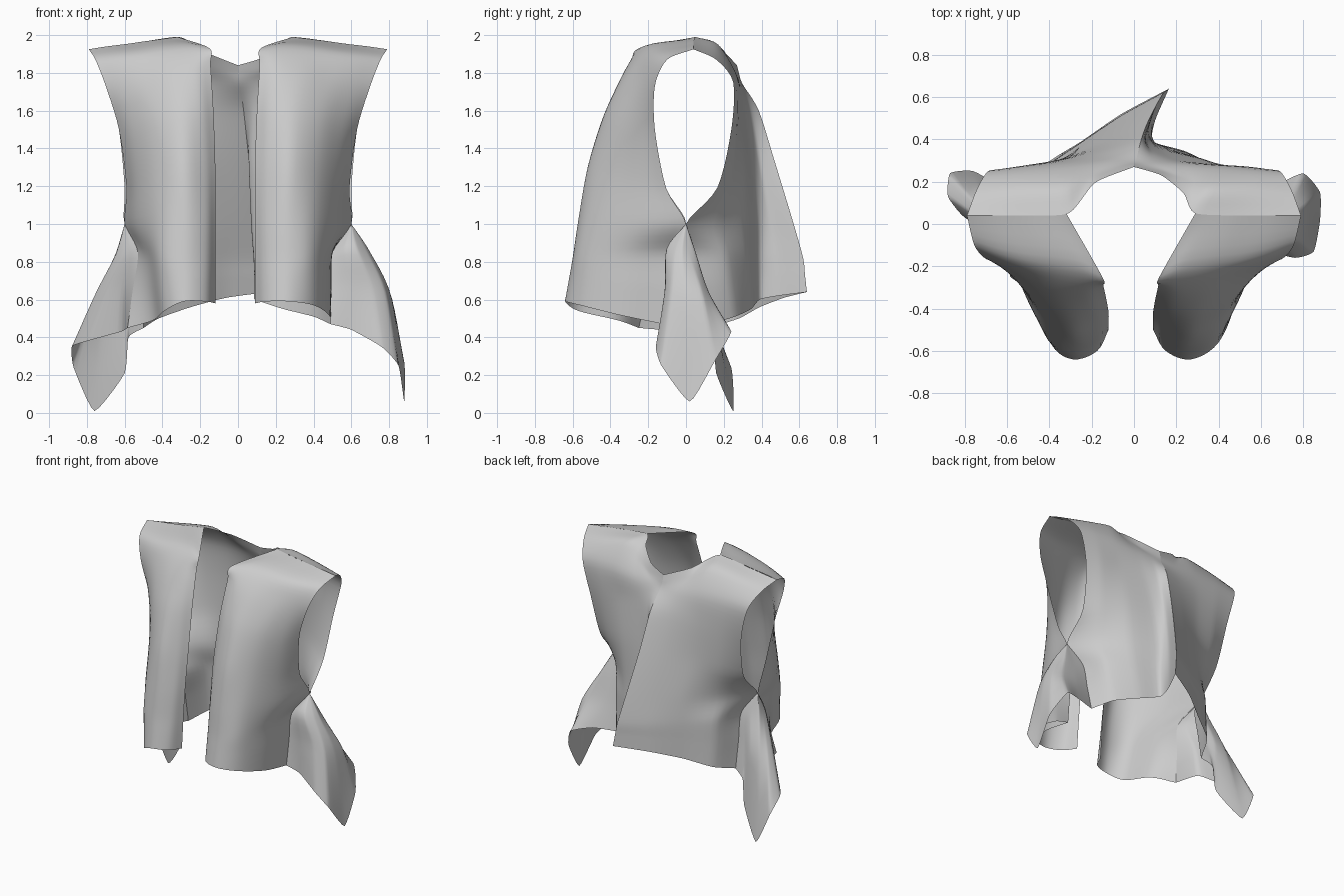
import bpy, bmesh
from mathutils import Vector


def spline(pts, t, k):
    """Cardinal spline through pts, t in 0..1, k = tension."""
    n = len(pts) - 1
    i = min(int(t * n), n - 1)
    f = t * n - i
    p1, p2 = pts[i], pts[i + 1]
    p0 = pts[i - 1] if i > 0 else p1 * 2 - p2
    p3 = pts[i + 2] if i + 2 <= n else p2 * 2 - p1
    m1, m2 = (p2 - p0) * k, (p3 - p1) * k
    f2, f3 = f * f, f * f * f
    return (p1 * (2 * f3 - 3 * f2 + 1) + m1 * (f3 - 2 * f2 + f)
            + p2 * (3 * f2 - 2 * f3) + m2 * (f3 - f2))


def panel(name, rows, k=0.5, sub=5, mid_row=True):
    """Cloth panel lofted through rows of points, hem first."""
    rows = [[Vector(p) for p in r] for r in rows]
    if mid_row:  # halfway row above the hem, so that the edges meet the drapes
        rows.insert(1, [(a + b) / 2 for a, b in zip(rows[0], rows[1])])
    nu, nv = (len(rows[0]) - 1) * sub, (len(rows) - 1) * sub
    cols = [[spline(r, u / nu, k) for r in rows] for u in range(nu + 1)]
    bm = bmesh.new()
    grid = [[bm.verts.new(spline(c, v / nv, 0.42)) for v in range(nv + 1)] for c in cols]
    for u in range(nu):
        for v in range(nv):
            bm.faces.new((grid[u][v], grid[u + 1][v], grid[u + 1][v + 1], grid[u][v + 1]))
    bmesh.ops.remove_doubles(bm, verts=bm.verts, dist=0.0005)
    me = bpy.data.meshes.new(name)
    bm.to_mesh(me)
    bm.free()
    for p in me.polygons:
        p.use_smooth = True
    ob = bpy.data.objects.new(name, me)
    bpy.context.collection.objects.link(ob)
    return ob


# Front panels: opening edge to armhole, hem to shoulder
front = [
    [(.09, -.50, .58), (.15, -.60, .59), (.27, -.64, .59), (.40, -.56, .57), (.48, -.36, .52), (.49, -.12, .47)],
    [(.09, -.48, .82), (.15, -.56, .82), (.27, -.60, .82), (.40, -.54, .83), (.49, -.33, .84), (.50, -.07, .85)],
    [(.09, -.46, 1.02), (.15, -.53, 1.02), (.27, -.57, 1.02), (.41, -.50, 1.02), (.53, -.28, 1.0), (.60, 0, 1.0)],
    [(.09, -.42, 1.3), (.16, -.48, 1.3), (.28, -.52, 1.3), (.42, -.44, 1.27), (.53, -.28, 1.22), (.59, -.105, 1.19)],
    [(.10, -.36, 1.6), (.18, -.41, 1.6), (.30, -.43, 1.58), (.44, -.37, 1.55), (.55, -.27, 1.5), (.63, -.165, 1.5)],
    [(.115, -.29, 1.84), (.21, -.32, 1.82), (.34, -.31, 1.8), (.48, -.26, 1.78), (.60, -.21, 1.76), (.70, -.165, 1.73)],
    [(.12, -.25, 1.93), (.22, -.21, 1.945), (.35, -.19, 1.935), (.50, -.17, 1.91), (.63, -.14, 1.89), (.755, -.10, 1.87)],
    [(.29, .05, 1.99), (.37, .045, 1.98), (.47, .04, 1.968), (.58, .04, 1.953), (.69, .04, 1.94), (.79, .04, 1.925)],
]
panel("front_panel_right", front)
# The left panel is the mirrored one, with a deep crease near its hem
left = [[(-x - .03 * (1 - i / 5), y, z) for i, (x, y, z) in enumerate(r)][::-1] for r in front]
left[0][:3] = [(-.585, -.25, .45), (-.45, -.36, .49), (-.39, -.57, .54)]
left[1][:2] = [(-.53, -.16, .85), (-.48, -.34, .84)]
panel("front_panel_left", left)

# Back, from the right armhole to the crest of the centre fold
panel("back_panel_right", [
    [(.49, .13, .47), (.40, .26, .51), (.24, .345, .55), (.09, .39, .60), (.10, .49, .62), (.165, .64, .64)],
    [(.50, .05, .85), (.44, .21, .84), (.28, .325, .83), (.10, .385, .82), (.085, .475, .82), (.14, .62, .82)],
    [(.60, 0, 1.0), (.47, .17, 1.0), (.30, .31, 1.0), (.10, .38, 1.0), (.07, .45, 1.0), (.11, .57, 1.0)],
    [(.60, .165, 1.19), (.49, .24, 1.23), (.32, .31, 1.28), (.13, .35, 1.31), (.06, .39, 1.33), (.06, .47, 1.33)],
    [(.63, .24, 1.5), (.52, .27, 1.54), (.36, .285, 1.58), (.18, .31, 1.6), (.08, .34, 1.6), (.03, .385, 1.6)],
    [(.69, .25, 1.75), (.56, .26, 1.77), (.40, .27, 1.78), (.22, .28, 1.76), (.10, .29, 1.75), (.01, .30, 1.74)],
    [(.745, .16, 1.87), (.56, .17, 1.91), (.36, .17, 1.95), (.27, .20, 1.89), (.14, .25, 1.82), (0, .28, 1.8)],
    [(.79, .04, 1.925), (.55, .04, 1.957), (.29, .05, 1.99), (.235, .145, 1.95), (.13, .23, 1.88), (0, .27, 1.84)],
], k=0.32)

# Back, from the crest of the fold to the left armhole
panel("back_panel_left", [
    [(.165, .64, .64), (-.06, .52, .61), (-.25, .39, .56), (-.42, .28, .50), (-.50, .12, .45)],
    [(.14, .62, .82), (-.06, .51, .82), (-.25, .385, .83), (-.43, .25, .84), (-.50, .05, .85)],
    [(.11, .57, 1.0), (-.06, .48, 1.0), (-.25, .37, 1.0), (-.45, .20, 1.0), (-.60, 0, 1.0)],
    [(.06, .47, 1.33), (-.09, .41, 1.32), (-.28, .33, 1.28), (-.47, .26, 1.23), (-.60, .165, 1.19)],
    [(.03, .385, 1.6), (-.11, .35, 1.6), (-.30, .31, 1.58), (-.49, .28, 1.54), (-.63, .24, 1.5)],
    [(.01, .30, 1.74), (-.12, .295, 1.75), (-.30, .28, 1.78), (-.52, .265, 1.77), (-.69, .25, 1.75)],
    [(0, .28, 1.8), (-.18, .235, 1.85), (-.32, .18, 1.94), (-.55, .17, 1.91), (-.745, .16, 1.87)],
    [(0, .27, 1.84), (-.185, .195, 1.915), (-.31, .05, 1.99), (-.55, .04, 1.957), (-.79, .04, 1.925)],
], k=0.32)

# Pointed side drapes hanging from the bottom of each armhole
panel("side_drape_right", [
    [(.49, -.12, .47), (.60, -.12, .44), (.76, -.16, .35), (.85, -.13, .25), (.88, .02, .06),
     (.88, .15, .27), (.80, .24, .43), (.66, .18, .47), (.49, .13, .47)],
    [(.495, -.095, .66), (.60, -.11, .67), (.71, -.11, .66), (.78, -.08, .64), (.815, 0, .60),
     (.81, .09, .61), (.74, .12, .64), (.61, .11, .65), (.495, .09, .66)],
    [(.50, -.07, .85), (.57, -.10, .87), (.63, -.10, .87), (.68, -.06, .86), (.70, -.02, .85),
     (.69, .02, .84), (.66, .05, .85), (.58, .05, .85), (.50, .05, .85)],
    [(.60, 0, 1.0)] * 9,
], k=0.25, mid_row=False)
panel("side_drape_left", [r[::-1] for r in [
    [(-.585, -.25, .45), (-.62, -.05, .43), (-.80, .03, .38), (-.88, .13, .35),
     (-.87, .24, .24), (-.76, .25, .01), (-.60, .16, .21), (-.58, .15, .40), (-.50, .12, .45)],
    [(-.5575, -.205, .65), (-.61, -.08, .65), (-.70, -.03, .65), (-.75, .04, .64),
     (-.755, .10, .60), (-.71, .14, .56), (-.62, .13, .60), (-.56, .10, .62), (-.50, .085, .65)],
    [(-.53, -.16, .85), (-.57, -.12, .85), (-.61, -.08, .85), (-.64, -.04, .85),
     (-.645, 0, .85), (-.64, .04, .85), (-.58, .05, .85), (-.54, .05, .85), (-.50, .05, .85)],
    [(-.60, 0, 1.0)] * 9,
]], k=0.25, mid_row=False)
